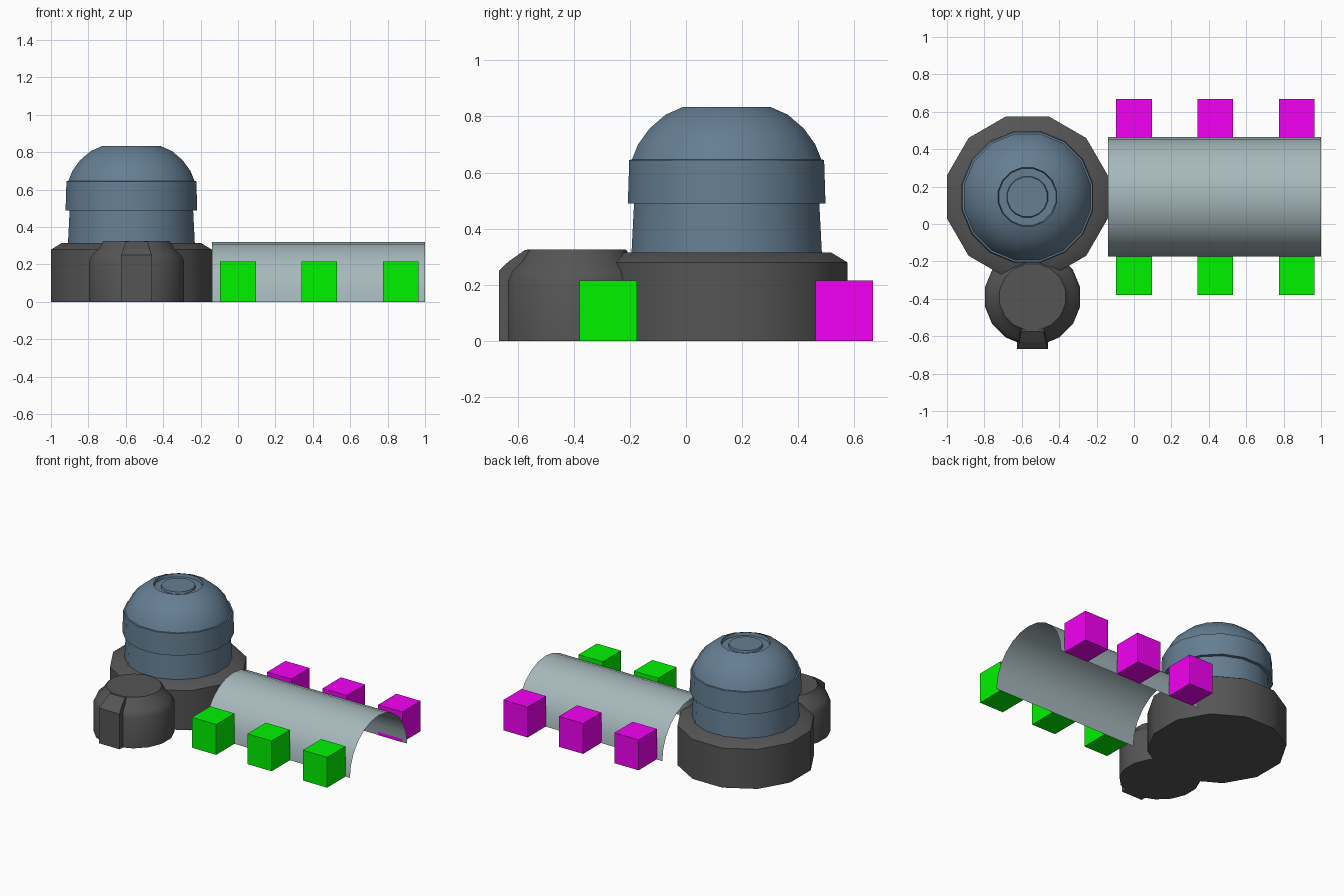
import bpy, bmesh
from math import sin, cos, pi, radians

if "Cube" in bpy.data.objects:
    bpy.data.objects.remove(bpy.data.objects["Cube"])


def material(name, rgb):
    m = bpy.data.materials.new(name)
    m.diffuse_color = (*rgb, 1)
    m.use_nodes = True
    m.node_tree.nodes["Principled BSDF"].inputs["Base Color"].default_value = m.diffuse_color
    return m


DARK = material("dark_grey", (0.09, 0.09, 0.09))
SLATE = material("slate_blue", (0.13, 0.21, 0.29))
PALE = material("pale_grey", (0.38, 0.48, 0.50))
GREEN = material("green", (0, 0.9, 0))
MAGENTA = material("magenta", (0.9, 0, 0.9))


def finish(name, bm, mat, smooth=None, fix_normals=True):
    if fix_normals:
        bmesh.ops.recalc_face_normals(bm, faces=bm.faces)
    me = bpy.data.meshes.new(name)
    bm.to_mesh(me)
    bm.free()
    me.materials.append(mat)
    ob = bpy.data.objects.new(name, me)
    bpy.context.collection.objects.link(ob)
    if smooth:
        bpy.ops.object.select_all(action='DESELECT')
        ob.select_set(True)
        bpy.context.view_layer.objects.active = ob
        bpy.ops.object.shade_smooth_by_angle(angle=radians(smooth))
    return ob


def turned(name, cx, cy, profile, sides, mat, phase=0.0):
    """Closed turned solid from (radius, z) points, bottom to top."""
    bm = bmesh.new()
    rings = [[bm.verts.new((cx + r * cos(phase + 2 * pi * i / sides),
                            cy + r * sin(phase + 2 * pi * i / sides), z))
              for i in range(sides)] for r, z in profile]
    for a, b in zip(rings, rings[1:]):
        for i in range(sides):
            j = (i + 1) % sides
            bm.faces.new((a[i], a[j], b[j], b[i]))
    bm.faces.new(rings[0][::-1])
    bm.faces.new(rings[-1])
    return finish(name, bm, mat, 32)


def box(name, x0, x1, y0, y1, z0, z1, mat):
    bm = bmesh.new()
    bmesh.ops.create_cube(bm, size=1)
    for v in bm.verts:
        v.co = (x0 + (v.co.x + .5) * (x1 - x0),
                y0 + (v.co.y + .5) * (y1 - y0),
                z0 + (v.co.z + .5) * (z1 - z0))
    return finish(name, bm, mat)


CX, CY = -0.57, 0.145

# Round main base with a chamfered top
turned("main_base", CX, CY, [(.445, 0), (.445, .28), (.385, .315)], 12, DARK, pi / 12)

# Tapered tower wall, overhanging band and dome with a grooved cap
turned("tower_wall", CX, CY, [(.346, .31), (.336, .50)], 16, SLATE, pi / 16)
turned("tower_dome", CX, CY,
       [(.359, .49), (.354, .645), (.344, .646), (.322, .70), (.28, .757),
        (.222, .806), (.16, .833), (.155, .812), (.112, .812), (.108, .826)],
       16, SLATE, pi / 16)

# Small round annex with a stepped top
AX, AY = -0.5425, -0.39
turned("annex", AX, AY, [(.26, 0), (.26, .215), (.243, .25), (.208, .282), (.18, .325)],
       16, DARK, pi / 16)

# Rib running up the front of the annex, narrowing toward the top
bm = bmesh.new()
rib = [(-.45, 0, .082), (-.667, 0, .082), (-.667, .25, .082),
       (-.632, .283, .07), (-.575, .323, .06), (-.45, .323, .06)]
left = [bm.verts.new((AX - w, y, z)) for y, z, w in rib]
right = [bm.verts.new((AX + w, y, z)) for y, z, w in rib]
bm.faces.new(left)
bm.faces.new(right[::-1])
for i in range(len(rib)):
    j = (i + 1) % len(rib)
    bm.faces.new((left[i], left[j], right[j], right[i]))
finish("annex_rib", bm, DARK)

# Open half-round shelter roof, a thin sheet
bm = bmesh.new()
N, R = 12, 0.32
arc = [(CY + R * cos(pi * i / N), R * sin(pi * i / N)) for i in range(N + 1)]
near = [bm.verts.new((-.14, y, z)) for y, z in arc]
far = [bm.verts.new((1.0, y, z)) for y, z in arc]
for i in range(N):
    bm.faces.new((near[i], near[i + 1], far[i + 1], far[i]))
for f in bm.faces:
    f.normal_update()
    if f.normal.dot(f.calc_center_median() - near[0].co.lerp(far[-1].co, .5)) < 0:
        f.normal_flip()
finish("half_round_roof", bm, PALE, 30, fix_normals=False)

# Three marker blocks along each side of the roof
for i in range(3):
    x = 0.435 * i
    box(f"front_block_{i + 1}", x - .095, x + .095, -.38, -.175, 0, .215, GREEN)
    box(f"back_block_{i + 1}", x - .095, x + .095, .462, .667, 0, .215, MAGENTA)
